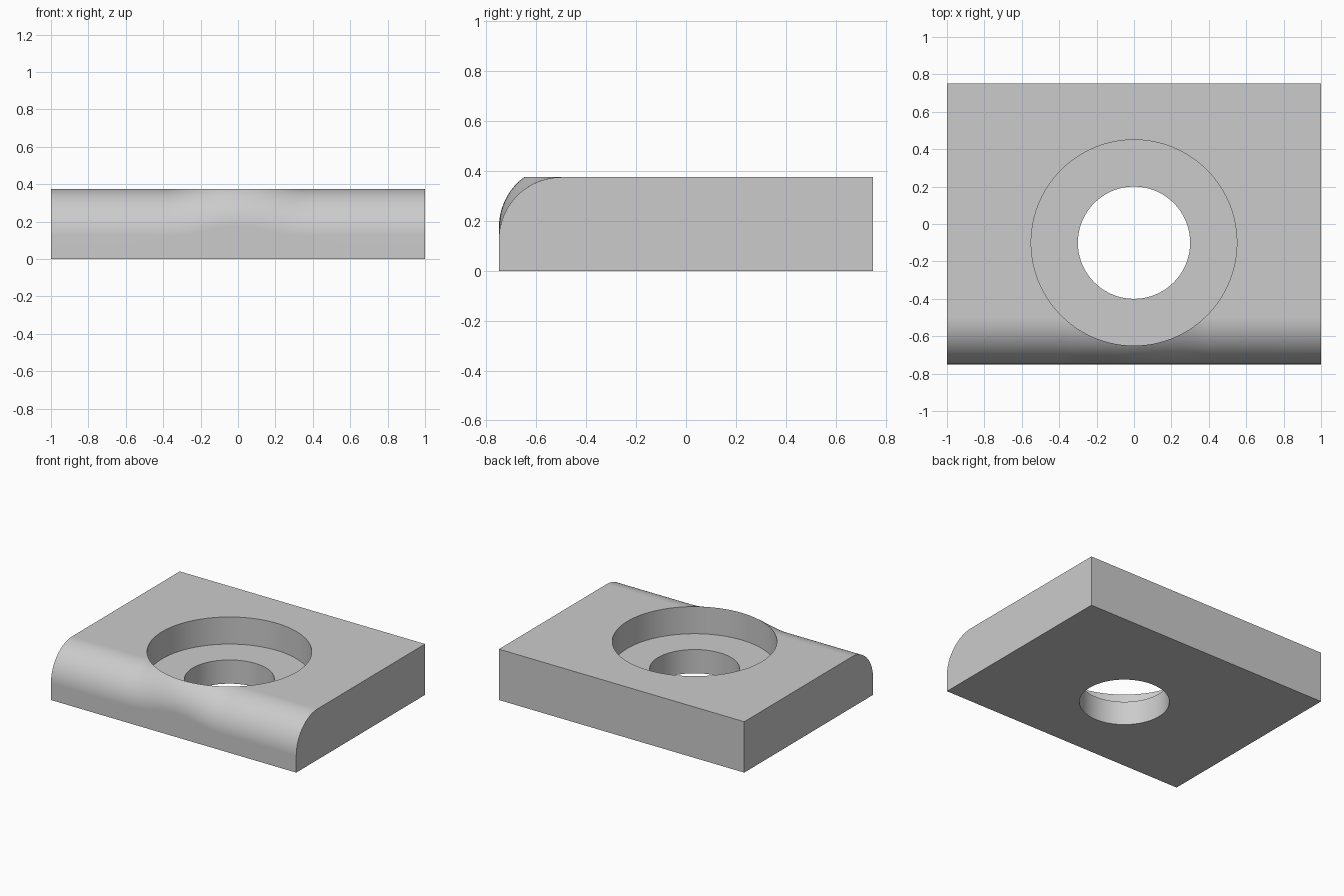
import bpy, bmesh
from math import sin, cos, asin, sqrt, pi, radians
from mathutils import Vector

cube = bpy.data.objects.get("Cube")
if cube:
    bpy.data.objects.remove(cube, do_unlink=True)

W, D, H = 1.0, 0.75, 0.375            # half width, half depth, height
CY, BORE, HOLE, FLOOR = -0.1, 0.55, 0.3, 0.175
R = 0.25                              # front edge rounding
ARC, NEAR, FAR = 20, 20, 48           # segment counts

bm = bmesh.new()


def face(points):
    bm.faces.new([bm.verts.new(p) for p in points])


def strip(a, b):
    for i in range(len(a) - 1):
        face((a[i], a[i + 1], b[i + 1], b[i]))


def ring(radius, z):
    return [Vector((radius * cos(t), CY + radius * sin(t), z)) for t in angles]


# Angles of the right half circle, with a stop where the rounding leaves the bore rim
spine_y = -D + R
leave = -asin((CY - spine_y) / BORE)
angles = [-pi / 2 + (leave + pi / 2) * i / NEAR for i in range(NEAR)]
angles += [leave + (pi / 2 - leave) * i / FAR for i in range(FAR + 1)]
rim, floor_out = ring(BORE, H), ring(BORE, FLOOR)
floor_in, hole_low = ring(HOLE, FLOOR), ring(HOLE, 0)


# Rounded front edge: a ball rolls along the front face, held by the bore rim
def section(center, contact):
    start, end = Vector((0, -1, 0)), (contact - center).normalized()
    return [center + R * start.slerp(end, i / ARC) for i in range(ARC + 1)]


sections = []
for t, edge in zip(angles[:NEAR + 1], rim):
    rho = (spine_y - CY) / sin(t)
    z = H - sqrt(R * R - (BORE - rho) ** 2)
    sections.append(section(Vector((rho * cos(t), spine_y, z)), edge))
sections.append(section(Vector((W, spine_y, H - R)), Vector((W, spine_y, H))))
for a, b in zip(sections, sections[1:]):
    strip(a, b)

# Counterbore wall, its floor and the through hole
strip(rim, floor_out)
strip(floor_out, floor_in)
strip(floor_in, hole_low)

# Flat outer faces of the right half
face(rim[NEAR:] + [(0, D, H), (W, D, H), sections[-1][-1]])
face(hole_low + [(0, D, 0), (W, D, 0), (W, -D, 0), (0, -D, 0)])
face([(W, -D, 0), (W, D, 0), (W, D, H)] + sections[-1][::-1])
face([(0, D, 0), (W, D, 0), (W, D, H), (0, D, H)])
face([(0, -D, 0), (W, -D, 0)] + [s[0] for s in reversed(sections)])

# Weld, mirror to the other half and orient
bmesh.ops.remove_doubles(bm, verts=bm.verts, dist=1e-5)
bmesh.ops.mirror(bm, geom=bm.verts[:] + bm.edges[:] + bm.faces[:],
                 axis='X', merge_dist=1e-4)
bmesh.ops.remove_doubles(bm, verts=bm.verts, dist=1e-5)
bmesh.ops.recalc_face_normals(bm, faces=bm.faces)

mesh = bpy.data.meshes.new("counterbored_block")
bm.to_mesh(mesh)
bm.free()
block = bpy.data.objects.new("counterbored_block", mesh)
bpy.context.collection.objects.link(block)

# Material
grey = bpy.data.materials.new("light grey")
grey.use_nodes = True
color = (0.6, 0.6, 0.6, 1)
grey.diffuse_color = color
grey.node_tree.nodes["Principled BSDF"].inputs["Base Color"].default_value = color
mesh.materials.append(grey)

# Smooth curves, crisp edges, flat planes
bpy.ops.object.select_all(action='DESELECT')
block.select_set(True)
bpy.context.view_layer.objects.active = block
bpy.ops.object.shade_smooth_by_angle(angle=radians(25))
weighted = block.modifiers.new("even_shading", 'WEIGHTED_NORMAL')
weighted.keep_sharp = True
